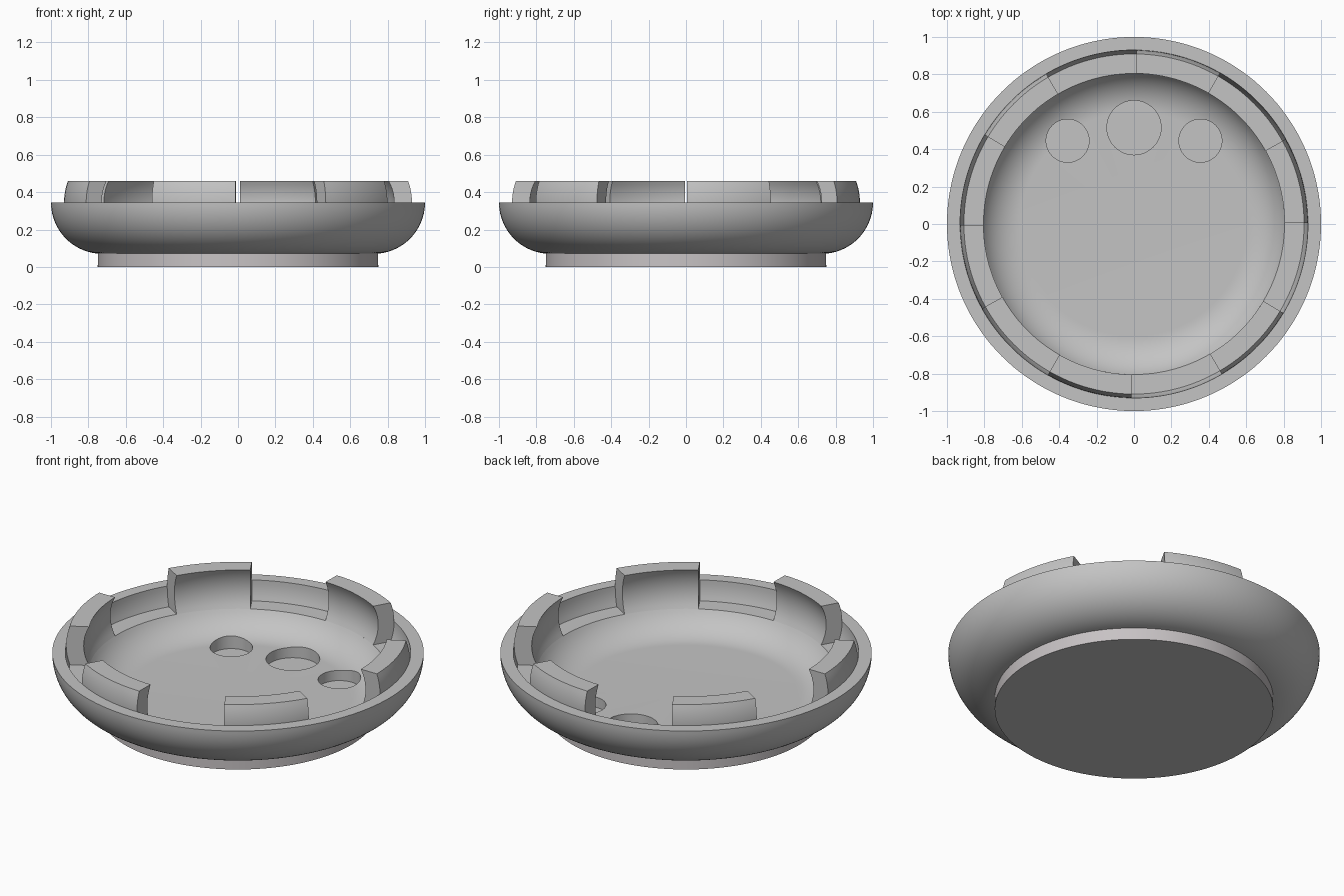
import bpy, bmesh
from math import cos, sin, radians, pi

cube = bpy.data.objects.get("Cube")
if cube:
    bpy.data.objects.remove(cube)

RIM_Z = 0.345      # height of the flat rim
RING = 0.6         # centre radius of the rounded inner section
INNER, SEAT = 0.235, 0.33   # section radii of inner wall and of tab seat
STEP = 0.115       # tab height above the rim, ledge depth below it


def material(name, colour):
    m = bpy.data.materials.new(name)
    m.use_nodes = True
    m.diffuse_color = (*colour, 1)
    m.node_tree.nodes["Principled BSDF"].inputs["Base Color"].default_value = (*colour, 1)
    return m


grey = material("plain grey", (0.55, 0.55, 0.55))
foot_grey = material("warm grey", (0.57, 0.54, 0.55))


def arc(centre, radius, start, end, count):
    """Section points; angles in degrees measured up from the horizontal."""
    pts = []
    for i in range(count + 1):
        a = radians(start + (end - start) * i / count)
        pts.append((centre + radius * cos(a), RIM_Z + radius * sin(a)))
    return pts


def at_height(radius, dz):
    """Angle in degrees where a section arc reaches the height dz."""
    from math import asin, degrees
    return degrees(asin(dz / radius))


def revolve(name, profile, start, end, steps, closed):
    """Turn a section about z, from start to end degrees."""
    bm = bmesh.new()
    a = radians(start)
    verts = [bm.verts.new((r * cos(a), r * sin(a), z)) for r, z in profile]
    edges = [bm.edges.new(p) for p in zip(verts, verts[1:])]
    geom = verts + edges
    if closed:
        geom = [bm.faces.new(verts)]
        geom += verts + list(bm.edges)
        cap = geom[0].copy()
    bmesh.ops.spin(bm, geom=geom, axis=(0, 0, 1), cent=(0, 0, 0),
                   angle=radians(end - start), steps=steps)
    bmesh.ops.remove_doubles(bm, verts=bm.verts, dist=1e-5)
    bmesh.ops.recalc_face_normals(bm, faces=bm.faces)
    mesh = bpy.data.meshes.new(name)
    bm.to_mesh(mesh)
    bm.free()
    mesh.materials.append(grey)
    obj = bpy.data.objects.new(name, mesh)
    bpy.context.collection.objects.link(obj)
    return obj


def smooth(obj):
    bpy.ops.object.select_all(action='DESELECT')
    obj.select_set(True)
    bpy.context.view_layer.objects.active = obj
    bpy.ops.object.shade_smooth_by_angle(angle=radians(30))


# Bowl: foot, rounded outside, flat rim, tab seat, ledge, rounded inside, floor
seat_angle = at_height(SEAT, STEP)
inner_angle = at_height(INNER, STEP)
profile = [(0, 0), (0.75, 0)]
profile += arc(0.725, 0.275, -85, 0, 20)
profile += arc(RING, SEAT, 0, -seat_angle, 5)
profile += arc(RING, INNER, -inner_angle, -90, 14)
profile += [(0, RIM_Z - INNER)]
bowl = revolve("bowl", profile, 0, 360, 144, False)

# The foot band has its own tone
bowl.data.materials.append(foot_grey)
for face in bowl.data.polygons:
    if face.center.z < 0.069 and abs(face.normal.z) < 0.5:
        face.material_index = 1

# Round pockets sunk into the floor
for i, (x, y, r) in enumerate([(0, 0.515, 0.145), (-0.355, 0.445, 0.115), (0.355, 0.445, 0.115)]):
    bpy.ops.mesh.primitive_cylinder_add(vertices=64, radius=r, depth=0.2, location=(x, y, 0.15))
    cutter = bpy.context.object
    cutter.name = f"pocket_cutter_{i + 1}"
    cutter.data.materials.append(grey)
    cutter.hide_render = True
    cut = bowl.modifiers.new("pocket", 'BOOLEAN')
    cut.operation = 'DIFFERENCE'
    cut.solver = 'EXACT'
    cut.object = cutter
    bpy.context.view_layer.objects.active = bowl
    bpy.ops.object.modifier_apply(modifier=cut.name)
    bpy.data.objects.remove(cutter)
smooth(bowl)

# Six curved tabs standing on the ledge, alternating with open notches
tab_profile = arc(RING, SEAT, -seat_angle, seat_angle, 10)
tab_profile += arc(RING, INNER, inner_angle, -inner_angle, 10)
for i in range(6):
    tab = revolve(f"tab_{i + 1}", tab_profile, 60 * i + 0.3, 60 * i + 29.2, 12, True)
    smooth(tab)
